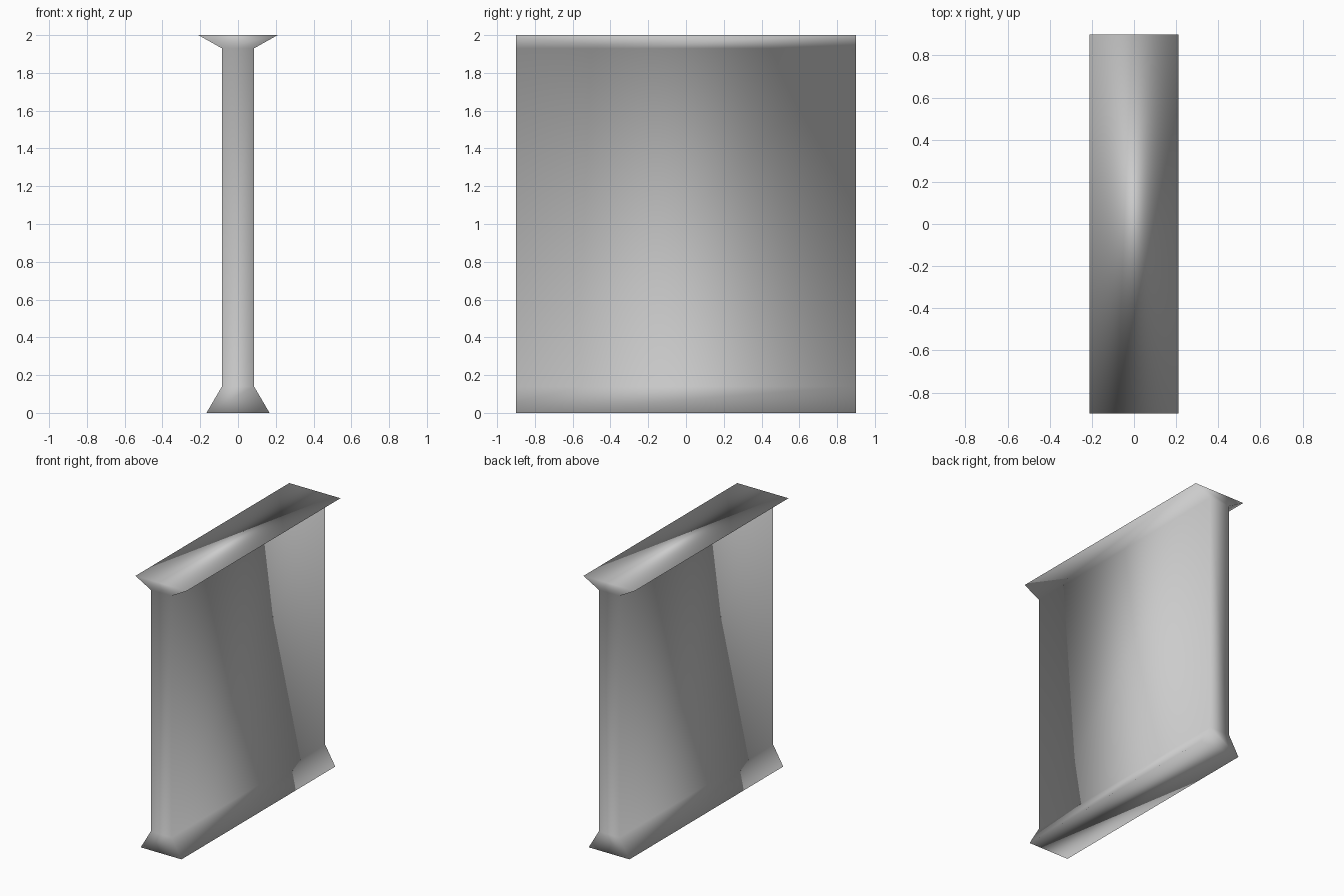
import bpy
import bmesh
from mathutils import Vector

cube = bpy.data.objects.get("Cube")
if cube:
    bpy.data.objects.remove(cube, do_unlink=True)

# Single plain grey
grey = bpy.data.materials.new("plain_grey")
grey.use_nodes = True
colour = (0.6, 0.6, 0.6, 1)
grey.diffuse_color = colour
grey.node_tree.nodes["Principled BSDF"].inputs["Base Color"].default_value = colour

# Half widths at each height: flared skirting, wall body, flared cornice
LEVELS = [(0.167, 0), (0.085, 0.14), (0.085, 1.93), (0.21, 2)]
LENGTH = 1.8

bm = bmesh.new()
rows = [[bm.verts.new((side * w, -LENGTH / 2, z)) for side in (-1, 1)]
        for w, z in LEVELS]

# End section, one panel per level
panels = [bm.faces.new((a[0], a[1], b[1], b[0])) for a, b in zip(rows, rows[1:])]

# Extrude the section along the wall, keeping both ends closed
result = bmesh.ops.extrude_face_region(bm, geom=panels, use_keep_orig=True)
moved = [g for g in result["geom"] if isinstance(g, bmesh.types.BMVert)]
bmesh.ops.translate(bm, verts=moved, vec=Vector((0, LENGTH, 0)))
bmesh.ops.recalc_face_normals(bm, faces=bm.faces)

# Soft shading across the whole trimmed wall
for face in bm.faces:
    face.smooth = True

mesh = bpy.data.meshes.new("trimmed_wall")
bm.to_mesh(mesh)
bm.free()
mesh.materials.append(grey)
wall = bpy.data.objects.new("trimmed_wall", mesh)
bpy.context.collection.objects.link(wall)
